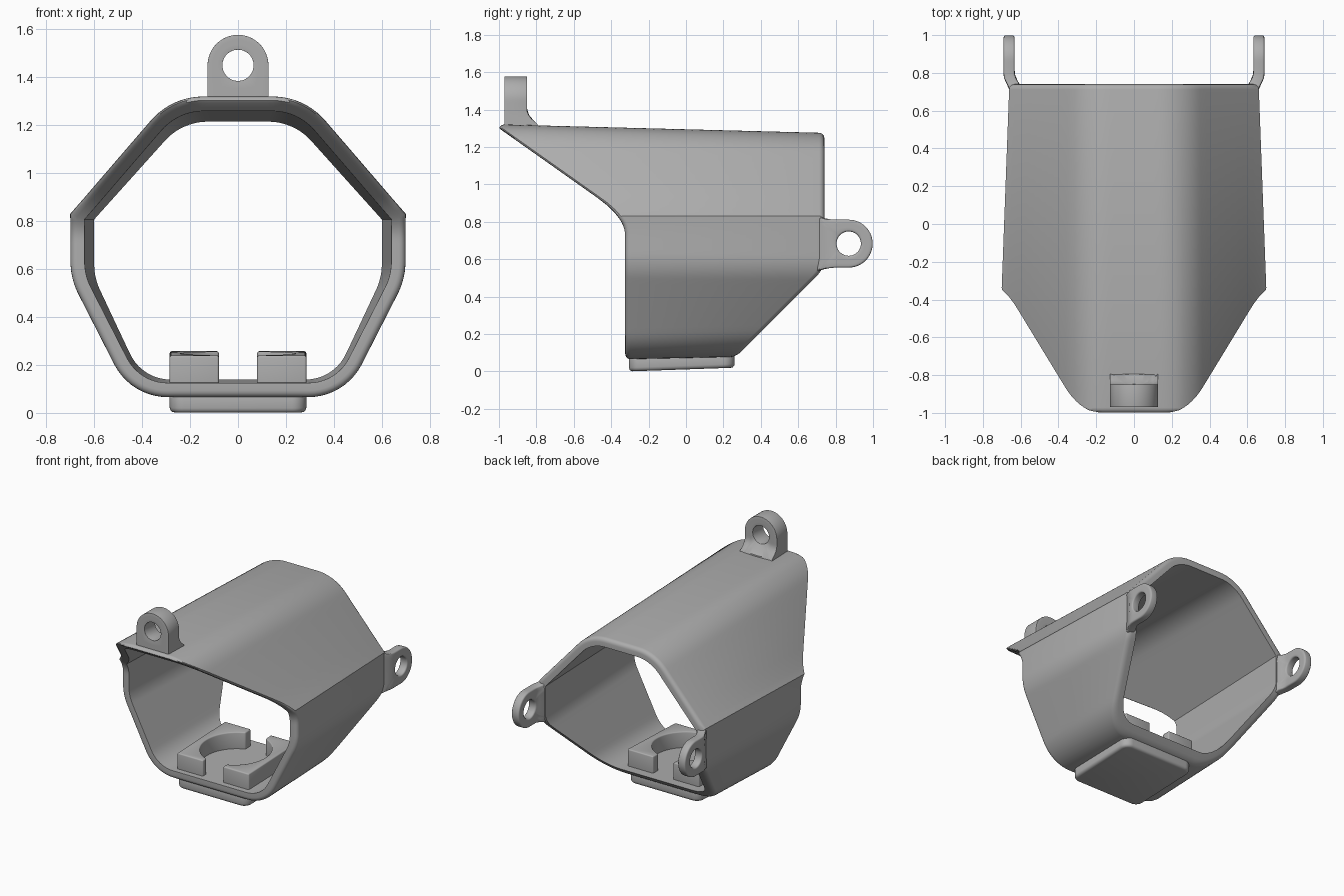
import bpy, bmesh, math
from mathutils import Vector

cube = bpy.data.objects.get("Cube")
if cube:
    bpy.data.objects.remove(cube, do_unlink=True)

grey = bpy.data.materials.new("plain_grey")
grey.use_nodes = True
COLOUR = (0.42, 0.42, 0.42, 1)
grey.diffuse_color = COLOUR
grey.node_tree.nodes["Principled BSDF"].inputs["Base Color"].default_value = COLOUR


def finish(name, bm, bevel=0.0):
    bmesh.ops.recalc_face_normals(bm, faces=bm.faces)
    mesh = bpy.data.meshes.new(name)
    bm.to_mesh(mesh)
    bm.free()
    mesh.materials.append(grey)
    ob = bpy.data.objects.new(name, mesh)
    bpy.context.collection.objects.link(ob)
    bpy.ops.object.select_all(action='DESELECT')
    ob.select_set(True)
    bpy.context.view_layer.objects.active = ob
    if bevel:
        mod = ob.modifiers.new("soft_edges", 'BEVEL')
        mod.width, mod.segments = bevel, 3
        mod.limit_method, mod.angle_limit = 'ANGLE', math.radians(50)
        bpy.ops.object.modifier_apply(modifier=mod.name)
    bpy.ops.object.shade_smooth_by_angle(angle=math.radians(33))
    return ob


def ring_grid(name, rows, bevel=0.0):
    """Skin a list of closed loops, closing last to first."""
    bm = bmesh.new()
    vs = [[bm.verts.new(p) for p in row] for row in rows]
    n, m = len(rows), len(rows[0])
    for i in range(n):
        for j in range(m):
            a, b = vs[i], vs[(i + 1) % n]
            k = (j + 1) % m
            bm.faces.new((a[j], a[k], b[k], b[j]))
    return finish(name, bm, bevel)


def ramp(u, a, b):
    return min(max((u - a) / (b - a), 0), 1) ** 2


def smooth_min(a, b, k):
    h = max(k - abs(a - b), 0) / k
    return min(a, b) - h * h * k / 4


# Shell: tapered eight-sided tube with slanted, rounded ends
WALL, LIP = 0.06, 0.028
Y_FRONT, Y_BACK = -0.33, 0.74
FRONT = [(0.447, 0.065), (0.70, 0.56), (0.70, 0.83), (0.27, 1.303)]
BACK = [(0.43, 0.088), (0.66, 0.55), (0.66, 0.83), (0.26, 1.275)]
RADII = [0.25, 0.30, 0, 0.30]


def outline(half, t):
    """Filleted closed section, inset by t."""
    pts = [Vector(p) for p in half] + [Vector((-x, z)) for x, z in reversed(half)]
    radii = RADII + RADII[::-1]
    n = len(pts)
    corners = []
    for i, p in enumerate(pts):
        d1 = (p - pts[i - 1]).normalized()
        d2 = (pts[(i + 1) % n] - p).normalized()
        n1, n2 = Vector((-d1.y, d1.x)), Vector((-d2.y, d2.x))
        mitre = (n1 + n2) / (1 + n1.dot(n2))
        r = radii[i]
        if not r:
            corners.append([p + mitre * t])
            continue
        a1 = math.atan2(n1.y, n1.x)
        turn = n1.angle(n2)
        arc = []
        for k in range(11):
            a = a1 + turn * k / 10
            arc.append(p + mitre * r - Vector((math.cos(a), math.sin(a))) * (r - t))
        corners.append(arc)
    out = []
    for i, arc in enumerate(corners):
        out += arc
        nxt = corners[(i + 1) % n][0]
        out += [arc[-1].lerp(nxt, k / 10) for k in range(1, 10)]
    return out


def front_cut(z):
    slope = max(-1.0, -1.0 + (1.30 - z) * 1.415)
    return smooth_min(slope, -0.325, 0.14)


def back_cut(z):
    return smooth_min(Y_BACK, 0.19 + z, 0.05)


def shell_row(t, cut, shift):
    row = []
    for a, b in zip(outline(FRONT, t), outline(BACK, t)):
        p = a
        for _ in range(6):
            y = cut(p.y) + shift
            p = a.lerp(b, 0) + (b - a) * ((y - Y_FRONT) / (Y_BACK - Y_FRONT))
        row.append((p.x, y, p.y))
    return row


lip = []
for step in range(5):
    a = math.radians(22.5 * step)
    lip.append((LIP * (1 - math.cos(a)), LIP * (1 - math.sin(a))))
lip.append((WALL, 0))
rows = [shell_row(t, front_cut, s) for t, s in lip]
rows += [shell_row(t, back_cut, -s) for t, s in reversed(lip)]
ring_grid("shell", rows)


# Mounting lugs: rounded tabs with a hole, spreading where they meet the shell
def lug(name, place, base, half, flare, low, high):
    hole = 0.065
    corner = math.atan2(half, base)
    angles = sorted([math.tau * i / 56 for i in range(56)] + [corner, math.tau - corner])

    def loop(f, side):
        pts = []
        for a in angles:
            c, s = math.cos(a), math.sin(a)
            edge = half
            if c > 1e-6:
                edge = min(base / c, half / max(abs(s), 1e-6))
            r = hole + (edge - hole) * f
            u = r * c
            v = r * s * (1 + flare * ramp(u, 0.06, base))
            pts.append(place(u, v, side(u)))
        return pts

    steps = [0, 0.35, 0.65, 1]
    loops = [loop(f, low) for f in steps] + [loop(f, high) for f in reversed(steps)]
    return ring_grid(name, loops, 0.012)


lug("top_lug", lambda u, v, w: (v, w, 1.45 - u), 0.16, 0.127, 0,
    lambda u: -0.97, lambda u: -0.85 + 0.06 * ramp(u, 0.05, 0.13))

for side, label in ((1, "left"), (-1, "right")):
    lug(label + "_lug", lambda u, v, w: (side * w, 0.87 - u, 0.683 + v), 0.17, 0.128, 0.16,
        lambda u: 0.632 - 0.027 * ramp(u, 0.07, 0.13),
        lambda u: 0.69 - 0.035 * ramp(u, 0.08, 0.15))


# Floor parts: prisms tilted slightly along the taper
Y0, Y1, HALF = -0.305, 0.26, 0.285


def prism(name, plan, z0, z1, bevel):
    bm = bmesh.new()
    low, high = ([bm.verts.new((x, y, z + 0.035 * (y - Y0))) for x, y in plan]
                 for z in (z0, z1))
    bm.faces.new(low)
    bm.faces.new(high)
    for i in range(len(plan)):
        bm.faces.new((low[i - 1], low[i], high[i], high[i - 1]))
    return finish(name, bm, bevel)


# Base pad with rounded corners
R = 0.06
plan = []
for cx, cy, start in ((HALF - R, Y1 - R, 0), (R - HALF, Y1 - R, 90),
                      (R - HALF, Y0 + R, 180), (HALF - R, Y0 + R, 270)):
    for k in range(9):
        a = math.radians(start + k * 90 / 8)
        plan.append((cx + R * math.cos(a), cy + R * math.sin(a)))
prism("base_pad", plan, 0, 0.085, 0.02)

# Two cradle halves around a round seat, with a slot between them
MID, SEAT, SLOT = (Y0 + Y1) / 2, 0.235, 0.08
limit = math.acos(SLOT / SEAT)
for side, label in ((1, "left"), (-1, "right")):
    plan = [(SLOT, Y0 + 0.02), (HALF, Y0 + 0.02), (HALF, Y1), (SLOT, Y1)]
    for k in range(25):
        a = limit * (1 - k / 12)
        plan.append((SEAT * math.cos(a), MID + SEAT * math.sin(a)))
    prism(label + "_cradle", [(side * x, y) for x, y in plan], 0.08, 0.238, 0.008)
